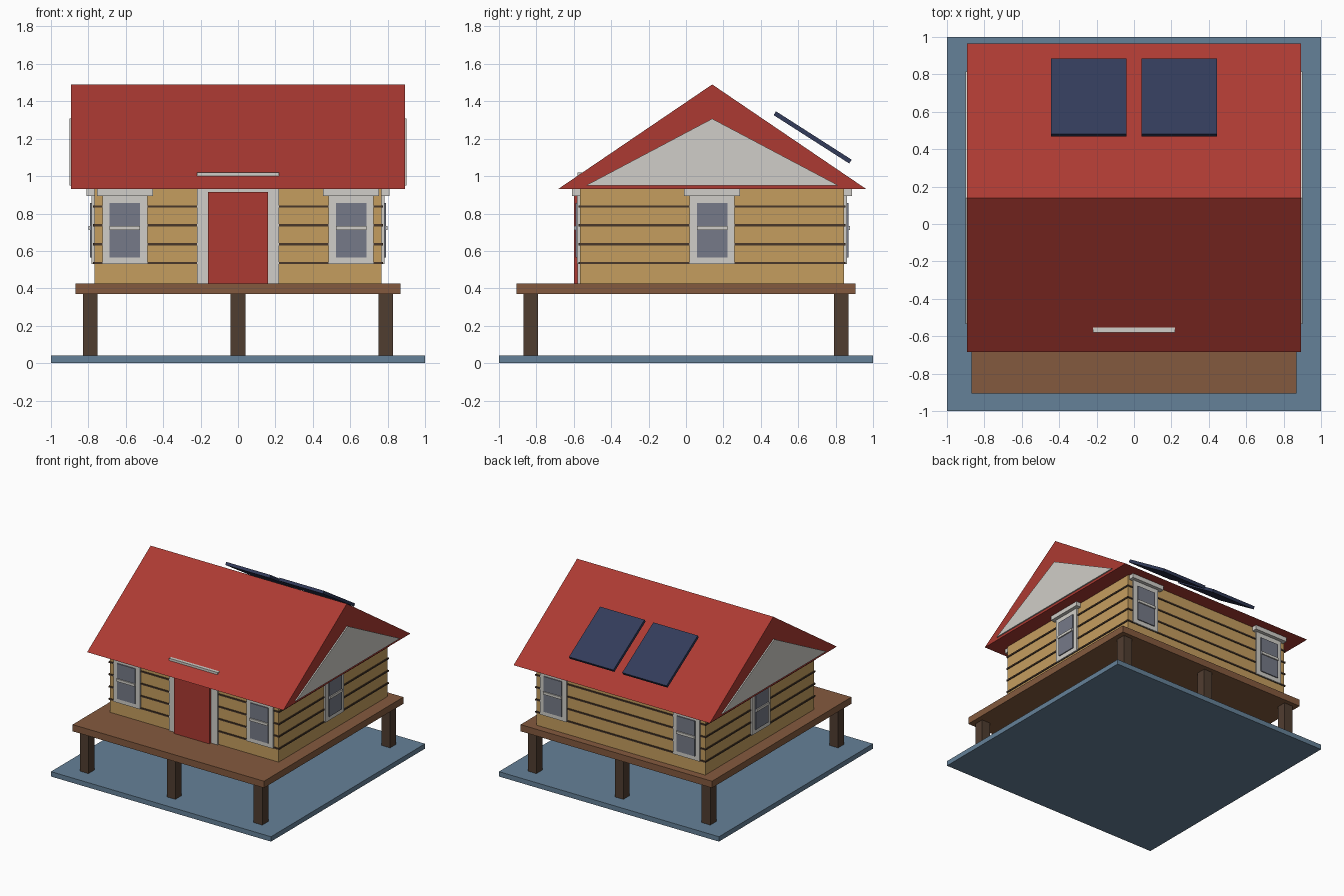
import bpy, math
from mathutils import Matrix, Vector

if "Cube" in bpy.data.objects:
    bpy.data.objects.remove(bpy.data.objects["Cube"])


def material(name, rgb):
    m = bpy.data.materials.new(name)
    lin = [(c / 255 / 12.92) if c <= 10 else ((c / 255 + 0.055) / 1.055) ** 2.4 for c in rgb]
    m.diffuse_color = (*lin, 1)
    m.use_nodes = True
    m.node_tree.nodes["Principled BSDF"].inputs["Base Color"].default_value = m.diffuse_color
    return m


RED = material("barn red", (172, 58, 50))
LOG = material("golden log", (197, 158, 95))
TRIM = material("pale trim", (208, 206, 200))
WATER = material("water blue", (101, 129, 152))
DECK = material("deck brown", (132, 90, 62))
POST = material("dark timber", (80, 61, 48))
GROOVE = material("groove brown", (72, 55, 42))
GLASS = material("window glass", (118, 122, 136))
SOLAR = material("solar navy", (50, 59, 90))


def add_mesh(name, verts, faces, mat, matrix=None):
    me = bpy.data.meshes.new(name)
    me.from_pydata(verts, [], faces)
    me.materials.append(mat)
    ob = bpy.data.objects.new(name, me)
    if matrix is not None:
        ob.matrix_world = matrix
    bpy.context.collection.objects.link(ob)
    return ob


def box(name, xr, yr, zr, mat, matrix=None):
    verts = [(x, y, z) for x in xr for y in yr for z in zr]
    faces = [(0, 1, 3, 2), (4, 6, 7, 5), (0, 4, 5, 1), (2, 3, 7, 6), (0, 2, 6, 4), (1, 5, 7, 3)]
    return add_mesh(name, verts, faces, mat, matrix)


def prism(name, half_x, tri, mat):
    # triangle in the y-z plane, extruded along x
    verts = [(s * half_x, y, z) for s in (-1, 1) for y, z in tri]
    faces = [(0, 2, 1), (3, 4, 5), (0, 1, 4, 3), (1, 2, 5, 4), (2, 0, 3, 5)]
    return add_mesh(name, verts, faces, mat)


# Base, stilts and deck
box("water_base", (-1, 1), (-1, 1), (0, 0.04), WATER)
for x in (-0.79, 0, 0.79):
    for y in (-0.83, 0.83):
        box("stilt", (x - 0.039, x + 0.039), (y - 0.039, y + 0.039), (0.04, 0.38), POST)
box("deck", (-0.87, 0.87), (-0.905, 0.905), (0.37, 0.425), DECK)

# Log walls with dark seams
HX, Y0, Y1 = 0.767, -0.567, 0.845
box("log_walls", (-HX, HX), (Y0, Y1), (0.42, 0.95), LOG)
for z in (0.535, 0.636, 0.737, 0.838):
    box("log_seam", (-HX - 0.007, HX + 0.007), (Y0 - 0.007, Y1 + 0.007), (z - 0.006, z + 0.006), GROOVE)

# Roof with gable panels
prism("roof", 0.892, [(-0.685, 0.93), (0.965, 0.93), (0.14, 1.49)], RED)
prism("gable_panel", 0.902, [(-0.535, 0.95), (0.815, 0.95), (0.14, 1.307)], TRIM)

# Door and its tall surround
box("door_frame", (-0.22, 0.22), (-0.58, -0.554), (0.425, 1.02), TRIM)
box("door", (-0.16, 0.16), (-0.60, -0.56), (0.425, 0.915), RED)


# Windows: local -y points outward from the wall
def window(x, y, turn):
    m = Matrix.Translation(Vector((x, y, 0))) @ Matrix.Rotation(math.radians(turn), 4, 'Z')
    box("window_frame", (-0.12, 0.12), (-0.015, 0.01), (0.53, 0.90), TRIM, m)
    box("window_glass", (-0.082, 0.082), (-0.023, 0.01), (0.565, 0.855), GLASS, m)
    box("window_bar", (-0.082, 0.082), (-0.032, 0.01), (0.712, 0.733), TRIM, m)
    box("window_header", (-0.15, 0.15), (-0.043, 0.01), (0.895, 0.93), TRIM, m)


for s in (-1, 1):
    window(s * 0.605, Y0, 0)
    window(s * 0.605, Y1, 180)
    window(s * HX, 0.14, s * 90)

# Tilted solar panels floating above the back slope
for x in (-0.242, 0.242):
    m = Matrix.Translation(Vector((x, 0.677, 1.207))) @ Matrix.Rotation(math.radians(-32.6), 4, 'X')
    box("solar_panel", (-0.202, 0.202), (-0.24, 0.24), (-0.012, 0.012), SOLAR, m)
